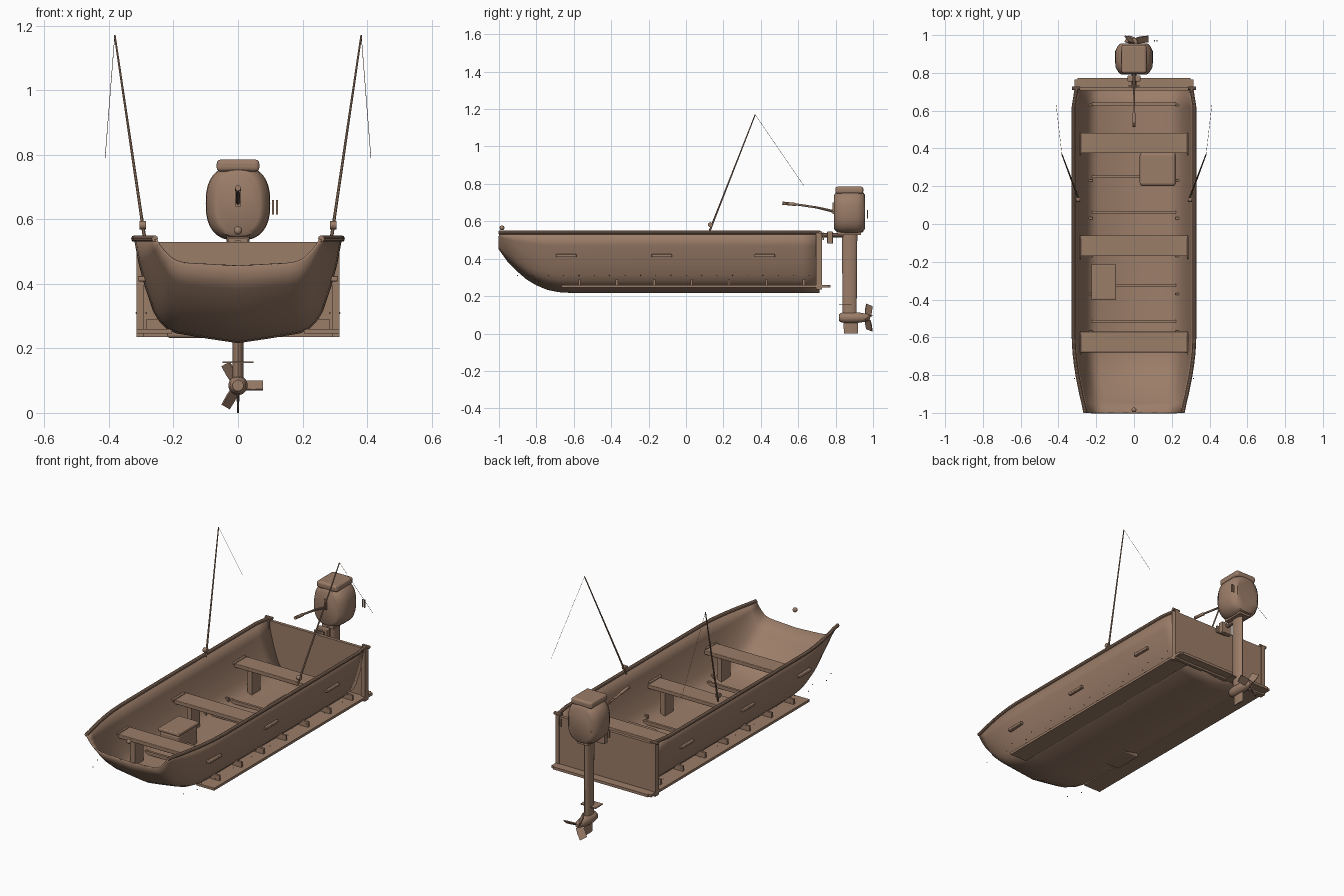
import bpy, bmesh, math
from mathutils import Vector

if "Cube" in bpy.data.objects:
    bpy.data.objects.remove(bpy.data.objects["Cube"])

paint = bpy.data.materials.new("clay brown")
paint.diffuse_color = (0.33, 0.205, 0.14, 1)
paint.use_nodes = True
paint.node_tree.nodes["Principled BSDF"].inputs["Base Color"].default_value = paint.diffuse_color


def finish(name, bm, smooth=True):
    bmesh.ops.recalc_face_normals(bm, faces=bm.faces)
    me = bpy.data.meshes.new(name)
    bm.to_mesh(me)
    bm.free()
    ob = bpy.data.objects.new(name, me)
    bpy.context.collection.objects.link(ob)
    me.materials.append(paint)
    if smooth:
        bpy.ops.object.select_all(action='DESELECT')
        ob.select_set(True)
        bpy.context.view_layer.objects.active = ob
        bpy.ops.object.shade_smooth_by_angle(angle=math.radians(35))
    return ob


def box(name, x, y, z, bevel=0.0):
    """Box from three (low, high) ranges."""
    bm = bmesh.new()
    bmesh.ops.create_cube(bm, size=1)
    for v in bm.verts:
        v.co = [(r[0] + r[1]) / 2 + c * (r[1] - r[0]) for c, r in zip(v.co, (x, y, z))]
    ob = finish(name, bm, False)
    if bevel:
        m = ob.modifiers.new("round", 'BEVEL')
        m.width, m.segments = bevel, 3
    return ob


def loft(name, rings, caps=True, closed=True):
    bm = bmesh.new()
    rows = [[bm.verts.new(p) for p in r] for r in rings]
    n = len(rows[0])
    for a, b in zip(rows, rows[1:]):
        for i in range(n if closed else n - 1):
            j = (i + 1) % n
            bm.faces.new((a[i], a[j], b[j], b[i]))
    if caps:
        bm.faces.new(rows[0])
        bm.faces.new(rows[-1])
    return finish(name, bm)


def tube(name, pts, radii, sides=10):
    """Round tube along points, one radius per point."""
    pts = [Vector(p) for p in pts]
    rings = []
    for i, p in enumerate(pts):
        d = (pts[min(i + 1, len(pts) - 1)] - pts[max(i - 1, 0)]).normalized()
        u = d.cross(Vector((0, 0, 1)))
        u = u.normalized() if u.length > 1e-3 else Vector((1, 0, 0))
        w = u.cross(d)
        rings.append([p + radii[i] * (u * math.cos(t) + w * math.sin(t))
                      for t in (k * math.tau / sides for k in range(sides))])
    return loft(name, rings)


def balls(name, centres, r, seg=10):
    bm = bmesh.new()
    for c in centres:
        made = bmesh.ops.create_uvsphere(bm, u_segments=seg, v_segments=max(4, seg // 2), radius=r)
        bmesh.ops.translate(bm, verts=made["verts"], vec=c)
    return finish(name, bm)


# Hull stations: y, half width at the rim, keel height
stations = [(-1, .255, .455), (-.95, .265, .385), (-.9, .277, .335), (-.85, .287, .292),
            (-.8, .297, .262), (-.74, .306, .237), (-.68, .313, .225), (-.6, .317, .22),
            (-.2, .318, .22), (.3, .318, .22), (.62, .317, .22), (.715, .302, .22)]
# Half cross-section: fraction of width, fraction of height
section = [(1, 1), (.96, .78), (.9, .55), (.815, .3), (.755, .2), (.69, .135), (.6, .095), (.3, .045)]
outline = section + [(0, 0)] + [(-x, z) for x, z in reversed(section)]
TOP = .538
hull = loft("hull", [[(u * w, y, zb + v * (TOP - zb)) for u, v in outline]
                     for y, w, zb in stations], caps=False, closed=False)
shell = hull.modifiers.new("plate", 'SOLIDIFY')
shell.thickness, shell.offset = .008, 0

# Transom and lower ledges
box("transom", (-.315, .315), (.706, .724), (.235, .53))
box("rear_ledge", (-.3, .3), (.72, .773), (.245, .26))
for s, side in ((-1, "left"), (1, "right")):
    def mx(a, b):
        return tuple(sorted((s * a, s * b)))
    box(side + "_ledge", mx(.205, .315), (-.665, .765), (.246, .26))
    tube(side + "_gunwale", [(s * (w + .003), y, .54) for y, w, _ in stations], [.01] * len(stations))
    tube(side + "_gunwale_end", [(s * .285, .718, .54), (s * .328, .718, .54)], [.009] * 2)
    box(side + "_corner_post", mx(.292, .315), (.695, .727), (.235, .535))
    for y in (-.64, -.13, .42):
        box(side + "_side_handle", mx(.28, .31), (y - .055, y + .055), (.408, .424), .004)
    for i in range(7):
        y = -.57 + i * .2
        box(side + "_ledge_bracket", mx(.22, .285), (y - .006, y + .006), (.26, .29))
    balls(side + "_rivets", [(s * (.285 + .03 * (i % 2)), -.9 + i * .082, .31) for i in range(20)], .003, 6)

    # Fishing rod, reel and line
    base, tip = Vector((s * .29, .125, .545)), Vector((s * .382, .37, 1.17))
    tube(side + "_rod", [base, base.lerp(tip, .12), tip], [.006, .005, .003], 8)
    tube(side + "_reel", [(s * .285, .13, .582), (s * .306, .13, .582)], [.013] * 2, 12)
    tube(side + "_fishing_line", [tip, (s * .412, .63, .79)], [.0008] * 2, 4)

# Benches with a leg near each end
for y0, y1 in ((-.68, -.57), (-.17, -.06), (.375, .482)):
    box("bench", (-.285, .285), (y0, y1), (.393, .415), .003)
    for x in (-.2, .2):
        box("bench_leg", (x - .014, x + .014), (y0 + .015, y1 - .015), (.255, .394))

# Floor ribs
for y in (-.515, -.325, .063, .25, .635):
    box("floor_rib", (-.222, .222), (y - .007, y + .007), (.258, .277))

# Stowed boxes
box("storage_box", (-.22, -.1), (-.395, -.22), (.232, .34), .01)
box("storage_lid", (-.226, -.094), (-.4, -.214), (.34, .36), .006)
box("seat_cushion", (.03, .222), (.2, .38), (.26, .33), .018)
balls("bow_light", [(0, -.984, .565)], .013, 14)


# Outboard motor cowl: rounded rings stacked front to back
def cowl_ring(y, a, b, n=32):
    pts = []
    for k in range(n):
        c, d = math.cos(k * math.tau / n), math.sin(k * math.tau / n)
        pts.append((a * math.copysign(abs(c) ** .78, c), y, .65 + b * math.copysign(abs(d) ** .78, d)))
    return pts


loft("motor_cowl", [cowl_ring(*r) for r in ((.792, .068, .09), (.8, .08, .103), (.83, .098, .114),
                                            (.86, .1, .116), (.915, .1, .116), (.945, .085, .108),
                                            (.956, .07, .092))])
box("cowl_cap", (-.066, .066), (.798, .948), (.748, .785), .012)
box("cowl_front_slot", (-.007, .007), (.784, .8), (.64, .70))
box("cowl_base", (-.035, .035), (.81, .935), (.528, .555))
for x in (.108, .121):
    box("side_tag", (x - .003, x + .003), (.967, .974), (.615, .66))
tube("tiller", [(0, .515, .697), (0, .585, .69), (0, .59, .69), (0, .7, .674), (0, .8, .65)],
     [.009, .009, .006, .006, .008])

# Mounting clamp
box("clamp_block", (-.034, .034), (.755, .786), (.48, .545), .004)
box("clamp_plate", (-.03, .03), (.729, .737), (.5, .54))
tube("clamp_pivot", [(0, .72, .525), (0, .85, .525)], [.012] * 2)


# Leg, gearcase and skeg
def foil(z, y0, y1, h, n=16):
    return [(h * math.sin(k * math.tau / n), (y0 + y1) / 2 + (y1 - y0) / 2 * math.cos(k * math.tau / n), z)
            for k in range(n)]


loft("motor_leg", [foil(.08, .838, .912, .017), foil(.54, .833, .916, .018)])
loft("skeg", [foil(.0, .845, .92, .003), foil(.08, .84, .918, .005)])
box("cavitation_plate", (-.048, .048), (.818, .885), (.154, .159))
tube("gearcase", [(0, .818, .085), (0, .828, .085), (0, .86, .085), (0, .92, .085), (0, .965, .085), (0, .985, .085)],
     [.017, .025, .03, .028, .021, .01], 20)

# Three pitched propeller blades
for k in range(3):
    t = k * math.tau / 3
    out, across = Vector((math.cos(t), 0, math.sin(t))), Vector((-math.sin(t), 0, math.cos(t)))
    hub = Vector((0, .972, .085))
    rings = []
    for r, half, dy in ((.012, .012, 0), (.045, .014, .004), (.077, .013, .008)):
        mid = hub + out * r + Vector((0, dy, 0))
        chord = across * half + Vector((0, half * 1.2, 0))
        thick = Vector((0, .002, 0)) - across * .002
        rings.append([mid + chord + thick, mid + chord - thick, mid - chord - thick, mid - chord + thick])
    loft("propeller_blade", rings)
